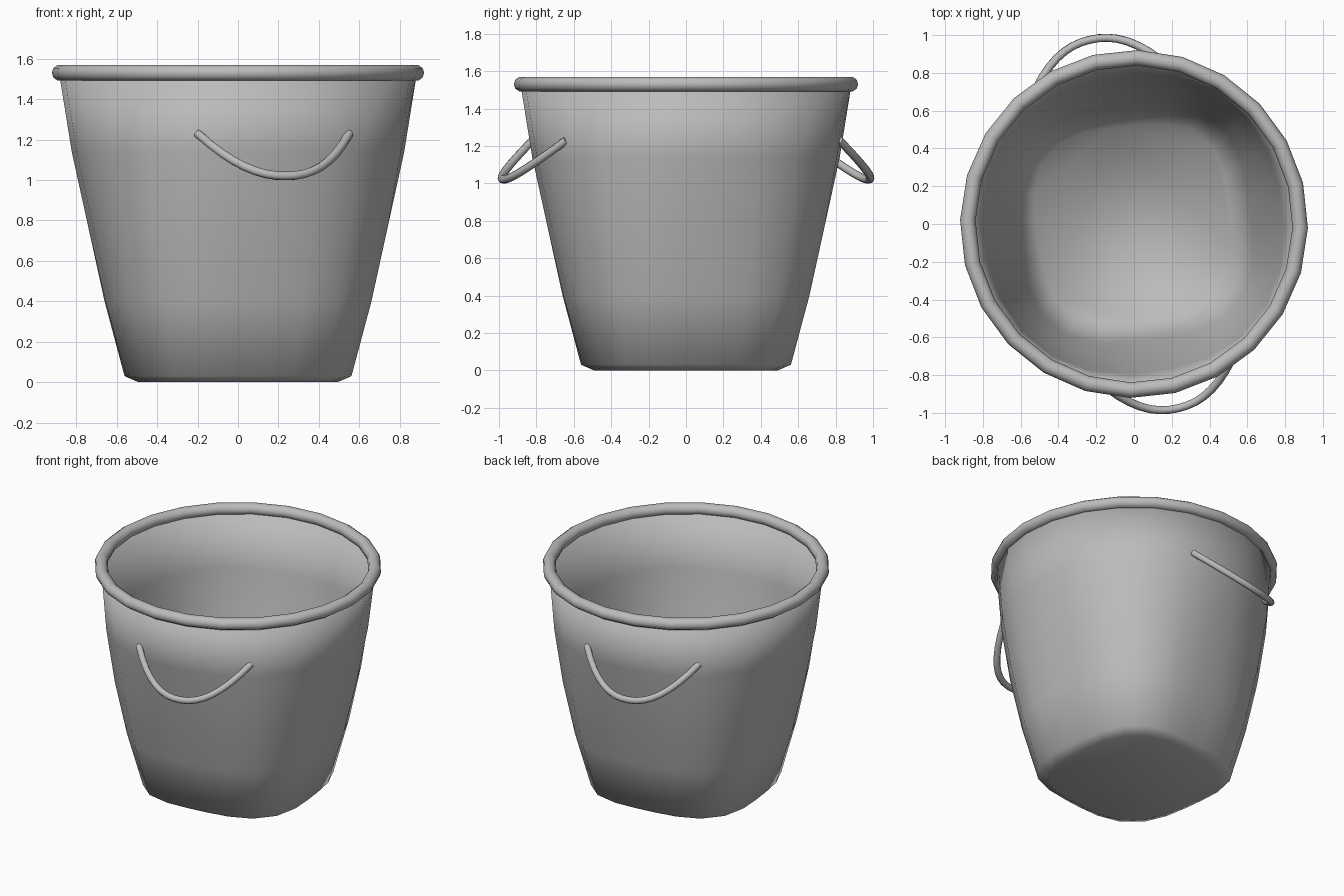
import bpy
import bmesh
import math
from mathutils import Matrix, Vector

cube = bpy.data.objects.get("Cube")
if cube:
    bpy.data.objects.remove(cube, do_unlink=True)

# One plain grey for the whole pail
grey = bpy.data.materials.new("grey metal")
grey.use_nodes = True
grey.diffuse_color = (0.5, 0.5, 0.5, 1)
grey.node_tree.nodes["Principled BSDF"].inputs["Base Color"].default_value = grey.diffuse_color

SIDES = 24
TWIST = math.radians(7)
PHASE = math.radians(-1.3)


def link(name, data):
    obj = bpy.data.objects.new(name, data)
    data.materials.append(grey)
    bpy.context.collection.objects.link(obj)
    return obj


def finish(bm, name):
    bmesh.ops.recalc_face_normals(bm, faces=bm.faces)
    for face in bm.faces:
        face.smooth = True
    mesh = bpy.data.meshes.new(name)
    bm.to_mesh(mesh)
    bm.free()
    return link(name, mesh)


def bridge(bm, a, b):
    for i, vert in enumerate(a):
        j = (i + 1) % len(a)
        bm.faces.new((vert, a[j], b[j], b[i]))


def ring(bm, half, power, z):
    """Outline between a circle (power 2) and a rounded square."""
    verts = []
    for i in range(SIDES):
        angle = math.tau * i / SIDES + PHASE
        c, s = abs(math.cos(angle - TWIST)), abs(math.sin(angle - TWIST))
        r = half * (c ** power + s ** power) ** (-1 / power)
        verts.append(bm.verts.new((r * math.cos(angle), r * math.sin(angle), z)))
    return verts


# Body: rounded-square foot blending to a round mouth, with a thin inner wall
wall = [(0.548, 3.2, 0.03), (0.648, 3.0, 0.4), (0.735, 2.7, 0.77),
        (0.818, 2.3, 1.14), (0.882, 2.0, 1.51)]
thickness = 0.03
bm = bmesh.new()
outside = [(0.48, 3.2, 0.0)] + wall
inside = [(h - thickness, p, max(z, 0.07)) for h, p, z in reversed(wall)]
rings = [ring(bm, *spec) for spec in outside + inside]
for lower, upper in zip(rings, rings[1:]):
    bridge(bm, lower, upper)
bm.faces.new(rings[0])
bm.faces.new(rings[-1])
finish(bm, "pail_body")

# Rolled rim around the mouth
bm = bmesh.new()
loops = []
for i in range(SIDES):
    angle = math.tau * i / SIDES + PHASE
    loop = []
    for k in range(10):
        t = math.tau * k / 10
        r = 0.88 + 0.041 * math.cos(t)
        loop.append(bm.verts.new((r * math.cos(angle), r * math.sin(angle),
                                  1.53 + 0.04 * math.sin(t))))
    loops.append(loop)
for i in range(SIDES):
    bridge(bm, loops[i], loops[(i + 1) % SIDES])
finish(bm, "rolled_rim")


# Drooping handles on the front and back
def handle(name, turn):
    curve = bpy.data.curves.new(name, "CURVE")
    curve.dimensions = "3D"
    curve.bevel_depth = 0.022
    curve.bevel_resolution = 2
    curve.use_fill_caps = True
    spline = curve.splines.new("POLY")
    steps = 16
    spline.points.add(steps)
    along = Vector((0.375, 0.09, 0))
    droop = Vector((0.06, -0.245, -0.21))
    middle = Vector((0.175, -0.73, 1.23))
    spin = Matrix.Rotation(turn, 3, "Z")
    for i, point in enumerate(spline.points):
        u = 2 * i / steps - 1
        place = spin @ (middle + along * u + droop * (1 - abs(u) ** 2.2))
        point.co = (*place, 1)
    spline.use_smooth = True
    link(name, curve)


handle("front_handle", 0)
handle("back_handle", math.pi)
